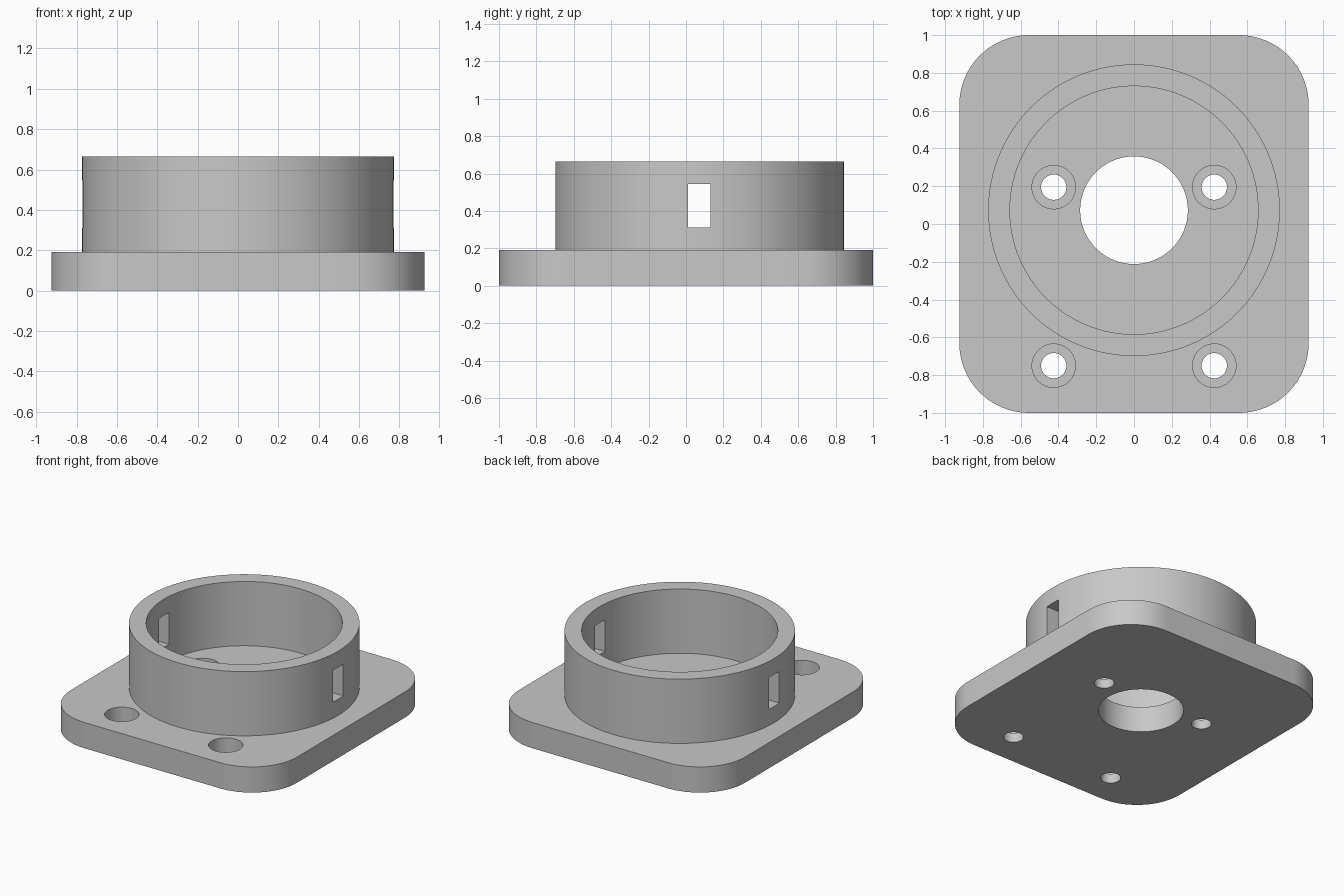
import bpy
import bmesh
from math import radians

default = bpy.data.objects.get("Cube")
if default:
    bpy.data.objects.remove(default, do_unlink=True)

PLATE_TOP, RING_TOP = 0.19, 0.665
RING_Y = 0.073

grey = bpy.data.materials.new("plain_grey")
grey.use_nodes = True
colour = (0.58, 0.58, 0.58, 1)
grey.diffuse_color = colour
grey.node_tree.nodes["Principled BSDF"].inputs["Base Color"].default_value = colour


def box(name, size, centre):
    bpy.ops.mesh.primitive_cube_add(size=1, location=centre)
    ob = bpy.context.object
    ob.name = name
    ob.scale = size
    bpy.ops.object.transform_apply(location=True, rotation=True, scale=True)
    return ob


def cylinder(name, radius, x, y, bottom, top, sides=64):
    bpy.ops.mesh.primitive_cylinder_add(
        vertices=sides, radius=radius, depth=top - bottom,
        location=(x, y, (bottom + top) / 2))
    ob = bpy.context.object
    ob.name = name
    bpy.ops.object.transform_apply(location=True, rotation=True, scale=True)
    return ob


def combine(target, tool, operation="DIFFERENCE"):
    """Apply a boolean and discard the tool."""
    mod = target.modifiers.new("boolean", "BOOLEAN")
    mod.operation = operation
    mod.solver = "EXACT"
    mod.object = tool
    bpy.context.view_layer.objects.active = target
    bpy.ops.object.modifier_apply(modifier=mod.name)
    bpy.data.objects.remove(tool, do_unlink=True)


# Base plate with rounded vertical corners
flange = box("flange_housing", (1.85, 2, PLATE_TOP), (0, 0, PLATE_TOP / 2))
bm = bmesh.new()
bm.from_mesh(flange.data)
uprights = [e for e in bm.edges
            if abs(e.verts[0].co.z - e.verts[1].co.z) > 0.1]
bmesh.ops.bevel(bm, geom=uprights, offset=0.37, offset_type="OFFSET",
                segments=20, profile=0.5, affect="EDGES")
bm.to_mesh(flange.data)
bm.free()

# Open collar with a slot through each side
collar = cylinder("collar", 0.772, 0, RING_Y, 0.1, RING_TOP, 128)
combine(collar, cylinder("collar_bore", 0.657, 0, RING_Y, 0, 1, 128))
combine(collar, box("side_slots", (2, 0.12, 0.235), (0, 0.07, 0.4275)))
combine(flange, collar, "UNION")

# Central opening
combine(flange, cylinder("central_bore", 0.285, 0, RING_Y, -0.1, 0.3, 96))

# Counterbored screw holes
for x in (-0.425, 0.425):
    for y in (-0.75, 0.195):
        combine(flange, cylinder("screw_hole", 0.067, x, y, -0.1, 0.3))
        combine(flange, cylinder("counterbore", 0.115, x, y, 0.07, 0.3))

flange.data.materials.clear()
flange.data.materials.append(grey)
for face in flange.data.polygons:
    face.material_index = 0

bpy.ops.object.select_all(action="DESELECT")
flange.select_set(True)
bpy.context.view_layer.objects.active = flange
bpy.ops.object.shade_smooth_by_angle(angle=radians(30))
